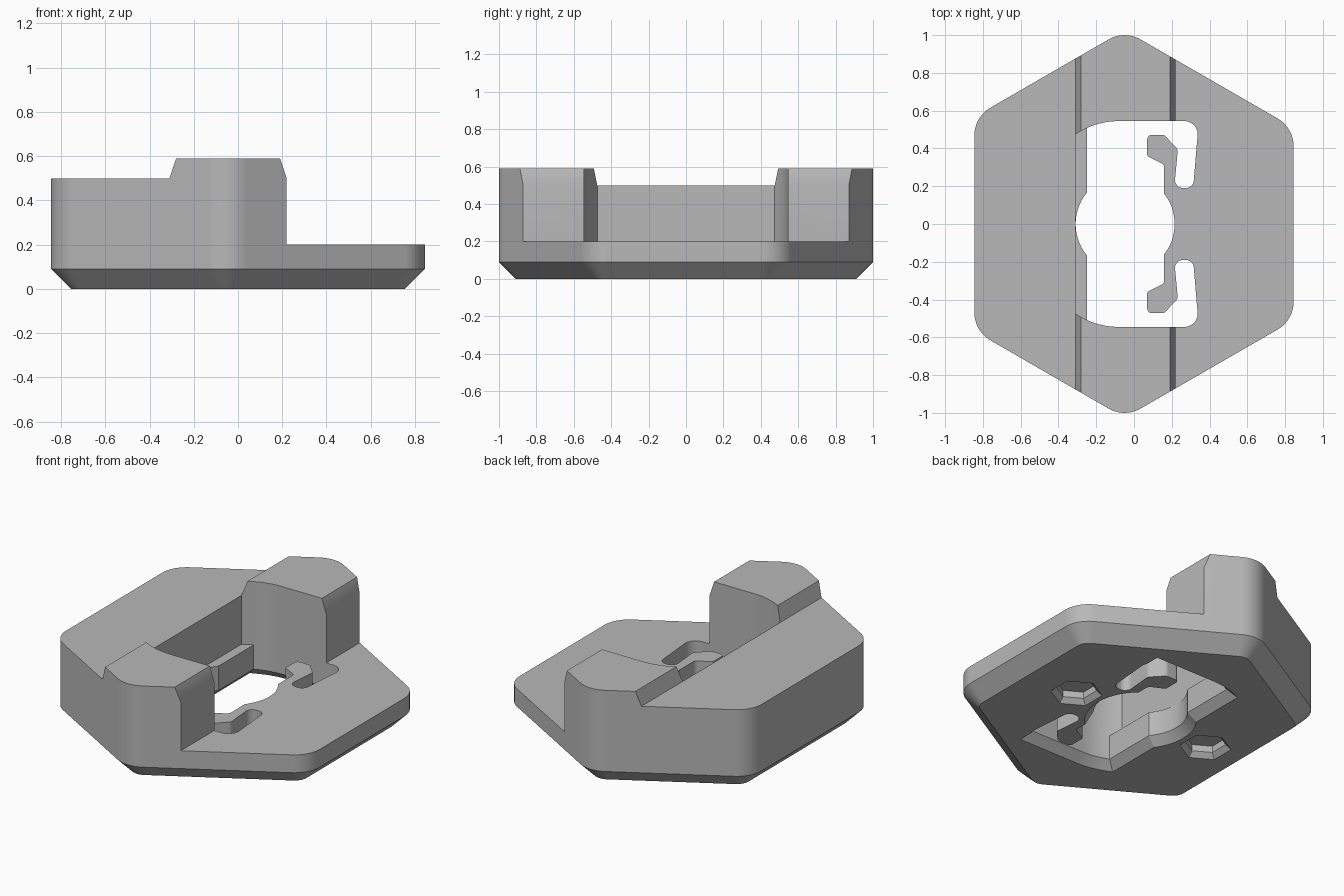
import bpy, bmesh, math
from mathutils import Vector

cube = bpy.data.objects.get("Cube")
if cube:
    bpy.data.objects.remove(cube, do_unlink=True)

grey = bpy.data.materials.new("plain grey")
grey.use_nodes = True
colour = (0.48, 0.48, 0.48, 1)
grey.diffuse_color = colour
grey.node_tree.nodes["Principled BSDF"].inputs["Base Color"].default_value = colour


def rounded(corners, n=8):
    """Outline from (x, y, radius) corners."""
    out = []
    for i, (x, y, r) in enumerate(corners):
        p = Vector((x, y))
        if not r:
            out.append(p)
            continue
        u = (Vector(corners[i - 1][:2]) - p).normalized()
        v = (Vector(corners[(i + 1) % len(corners)][:2]) - p).normalized()
        half = u.angle(v) / 2
        c = p + (u + v).normalized() * r / math.sin(half)
        t = r / math.tan(half)
        a, b = p + u * t - c, p + v * t - c
        out += [c + a.lerp(b, k / n).normalized() * r for k in range(n + 1)]
    return out


def offset(pts, d):
    """Grow a counterclockwise outline by d."""
    out = []
    for i, p in enumerate(pts):
        e, f = (p - pts[i - 1]).normalized(), (pts[(i + 1) % len(pts)] - p).normalized()
        m, n = Vector((e.y, -e.x)), Vector((f.y, -f.x))
        out.append(p + (m + n) * d / (1 + m.dot(n)))
    return out


def ring(x, y, r, n, start=0):
    return [Vector((x + r * math.cos(start + math.tau * k / n),
                    y + r * math.sin(start + math.tau * k / n))) for k in range(n)]


def loft(name, levels, sideways=False):
    """Solid through matching outlines, stacked along z (or along y)."""
    bm = bmesh.new()
    loops = [[bm.verts.new((p[0], h, p[1]) if sideways else (p[0], p[1], h)) for p in pts]
             for pts, h in levels]
    for a, b in zip(loops, loops[1:]):
        for i in range(len(a)):
            bm.faces.new((a[i - 1], a[i], b[i], b[i - 1]))
    bm.faces.new(loops[0])
    bm.faces.new(loops[-1])
    bmesh.ops.recalc_face_normals(bm, faces=bm.faces)
    mesh = bpy.data.meshes.new(name)
    bm.to_mesh(mesh)
    bm.free()
    mesh.materials.append(grey)
    ob = bpy.data.objects.new(name, mesh)
    bpy.context.collection.objects.link(ob)
    return ob


def carve(target, cutter, operation="DIFFERENCE"):
    cutter.hide_render = True
    mod = target.modifiers.new("carve", "BOOLEAN")
    mod.operation, mod.solver, mod.object = operation, "EXACT", cutter
    bpy.context.view_layer.objects.active = target
    bpy.ops.object.modifier_apply(modifier=mod.name)
    bpy.data.objects.remove(cutter, do_unlink=True)


def mirrored(half):
    return half + [(c[0], -c[1], *c[2:]) for c in reversed(half)]


# Rounded hexagonal block with a bevelled underside
hexagon = rounded([(-0.05, -1.026, 0.17), (0.845, -0.51, 0.17), (0.845, 0.51, 0.17),
                   (-0.05, 1.026, 0.17), (-0.845, 0.567, 0.17), (-0.845, -0.567, 0.17)], 12)
body = loft("hexagonal_body", [(offset(hexagon, -0.09), 0), (hexagon, 0.09), (hexagon, 0.7)])

# Stepped height: tall side, raised ridge, thin plate
steps = [(-1, -0.1), (1, -0.1), (1, 0.2), (0.22, 0.2), (0.22, 0.5), (0.19, 0.59),
         (-0.28, 0.59), (-0.31, 0.5), (-1, 0.5)]
carve(body, loft("step_profile", [(steps, -1.2), (steps, 1.2)], True), "INTERSECT")

# Central pocket above the plate, with curved inner corners
arc = [(-0.08 - 0.41 * math.sin(math.radians(34.1) * k / 7),
        0.135 + 0.41 * math.cos(math.radians(34.1) * k / 7), 0) for k in range(8)]
pocket = rounded(mirrored([(0.3, 0.545, 0)] + arc))
carve(body, loft("pocket_cutter", [(pocket, 0.2), (pocket, 0.8)]))

# Through opening that leaves two hooked spring fingers
hook = [(0.16, 0.315, 0.03), (0.07, 0.36, 0.015), (0.07, 0.472, 0.025), (0.16, 0.472, 0.03),
        (0.232, 0.395, 0.03), (0.213, 0.19, 0.043), (0.313, 0.19, 0.043), (0.343, 0.545, 0.07)]
opening = rounded(mirrored(hook + arc[:6]))
carve(body, loft("opening_cutter", [(opening, -0.1), (opening, 0.3)]))
bore = ring(-0.047, 0, 0.262, 64)
carve(body, loft("bore_cutter", [(bore, -0.1), (bore, 0.3)]))

# Flared lower rim of the opening
rims = [rounded(mirrored([(0, 0.545, 0)] + arc[:6])), bore]
for s in (-1, 1):
    y = s * 0.537
    rims.append(rounded([(-0.02, y - 0.008, 0), (0.28, y - 0.008, 0),
                         (0.28, y + 0.008, 0), (-0.02, y + 0.008, 0)]))
for rim in rims:
    carve(body, loft("rim_cutter", [(offset(rim, 0.07), -0.02), (offset(rim, -0.005), 0.055)]))

# Two bevelled hexagonal sockets underneath
for x in (-0.52, 0.42):
    levels = [(ring(x, 0, r, 6, math.pi / 6), z)
              for r, z in ((0.165, -0.02), (0.115, 0.03), (0.115, 0.07))]
    carve(body, loft("socket_cutter", levels))

# Smooth curves, crisp edges
bpy.ops.object.select_all(action="DESELECT")
body.select_set(True)
bpy.context.view_layer.objects.active = body
bpy.ops.object.shade_smooth_by_angle(angle=math.radians(22))
weighted = body.modifiers.new("even shading", "WEIGHTED_NORMAL")
weighted.keep_sharp = True
